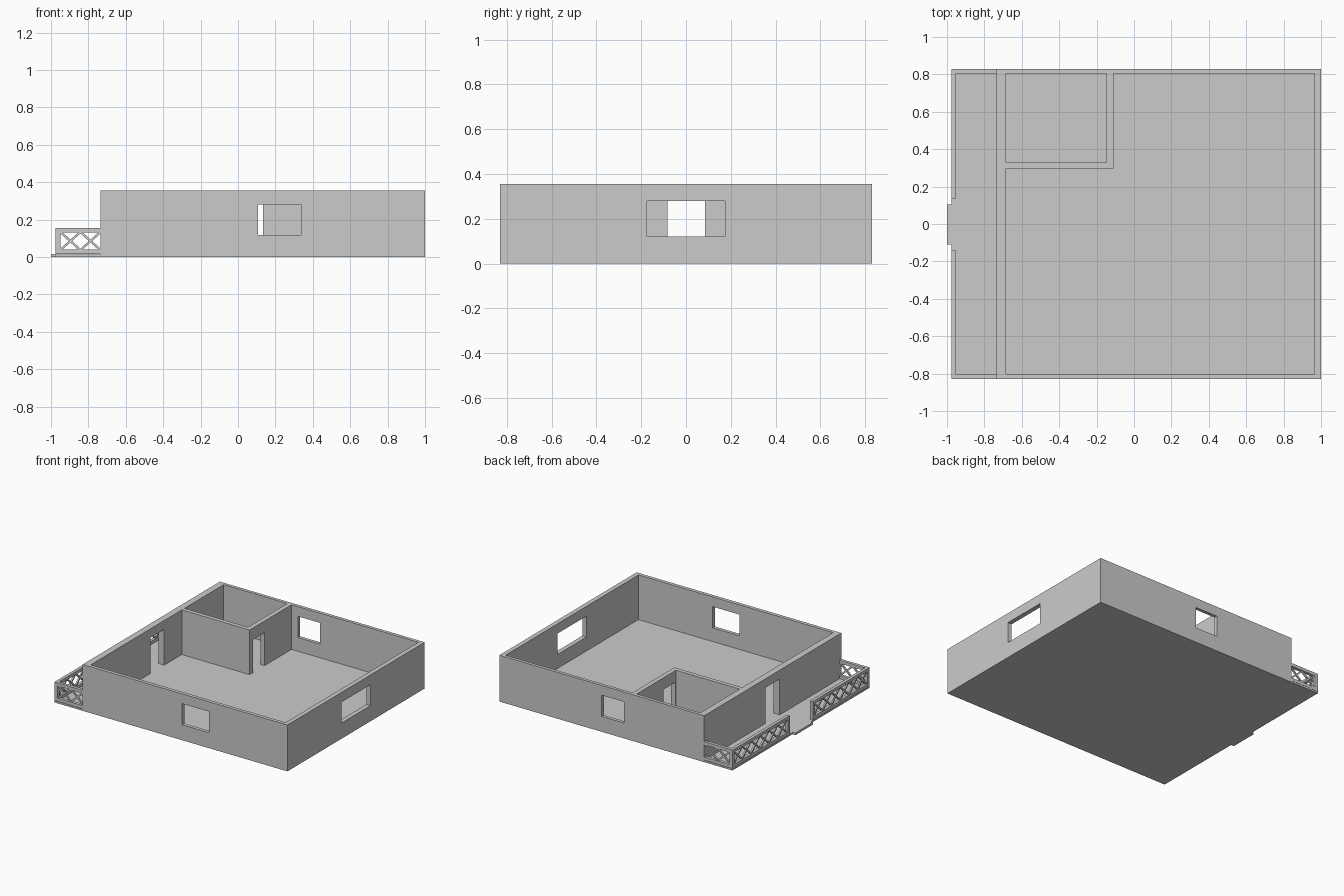
import bpy, bmesh
from mathutils import Vector, Matrix

if "Cube" in bpy.data.objects:
    bpy.data.objects.remove(bpy.data.objects["Cube"])

FLOOR, TOP = 0.013, 0.355


def new_object(name, bm):
    bmesh.ops.recalc_face_normals(bm, faces=bm.faces)
    mesh = bpy.data.meshes.new(name)
    bm.to_mesh(mesh)
    bm.free()
    ob = bpy.data.objects.new(name, mesh)
    bpy.context.collection.objects.link(ob)
    return ob


def prism(name, outline, z0, z1):
    bm = bmesh.new()
    face = bm.faces.new([bm.verts.new((x, y, z0)) for x, y in outline])
    ext = bmesh.ops.extrude_face_region(bm, geom=[face])
    verts = [g for g in ext["geom"] if isinstance(g, bmesh.types.BMVert)]
    bmesh.ops.translate(bm, verts=verts, vec=(0, 0, z1 - z0))
    return new_object(name, bm)


def box(name, x0, x1, y0, y1, z0, z1):
    return prism(name, [(x0, y0), (x1, y0), (x1, y1), (x0, y1)], z0, z1)


def cut(target, cutter):
    mod = target.modifiers.new("cut", 'BOOLEAN')
    mod.operation, mod.solver, mod.object = 'DIFFERENCE', 'EXACT', cutter
    bpy.context.view_layer.objects.active = target
    bpy.ops.object.modifier_apply(modifier=mod.name)
    bpy.data.objects.remove(cutter)


def bar(bm, a, b, side, w, h):
    """Rectangular bar from a to b; w is measured along the horizontal side axis."""
    d = (b - a).normalized()
    up = d.cross(side)
    m = Matrix((d * (b - a).length, side * w, up * h)).transposed().to_4x4()
    m.translation = (a + b) / 2
    bmesh.ops.create_cube(bm, size=1, matrix=m)


def railing(name, start, end, panels, end_post=True):
    """Post-and-rail fence filled with crossed slats."""
    bm = bmesh.new()
    a, b = Vector((*start, 0)), Vector((*end, 0))
    d = (b - a).normalized()
    side = Vector((-d.y, d.x, 0))
    z = lambda p, h: p + Vector((0, 0, h))
    t = 0.024
    for h in (0.027, 0.144):
        bar(bm, z(a, h), z(b, h), side, t, t)
    for p in ([a + d * t / 2] + ([b - d * t / 2] if end_post else [])):
        bar(bm, z(p, 0.039), z(p, 0.132), side, t, t)
    p0, p1 = a + d * t, b - d * (t if end_post else 0)
    step = (p1 - p0) / panels
    for i in range(panels):
        q, r = p0 + step * i, p0 + step * (i + 1)
        bar(bm, z(q, 0.037), z(r, 0.134), side, 0.012, 0.012)
        bar(bm, z(q, 0.134), z(r, 0.037), side, 0.010, 0.012)
    return new_object(name, bm)


# Floor slab and entry step
box("floor", -0.975, 1.0, -0.83, 0.83, 0, FLOOR)
box("entry_step", -1.0, -0.975, -0.11, 0.105, 0, 0.017)

# Walls: solid block hollowed into an L-shaped main room and a small room
walls = box("walls", -0.735, 1.0, -0.83, 0.83, FLOOR, TOP)
cut(walls, prism("main_room", [(-0.685, -0.803), (0.965, -0.803), (0.965, 0.805),
                               (-0.11, 0.805), (-0.11, 0.298), (-0.685, 0.298)], -0.1, 0.5))
cut(walls, box("small_room", -0.685, -0.146, 0.33, 0.805, -0.1, 0.5))

# Windows and doorways
cut(walls, box("front_window", 0.107, 0.337, -0.9, -0.75, 0.118, 0.28))
cut(walls, box("back_window", -0.057, 0.133, 0.75, 0.9, 0.118, 0.28))
cut(walls, box("right_window", 0.9, 1.1, -0.175, 0.175, 0.12, 0.28))
cut(walls, box("entry_door", -0.8, -0.62, -0.083, 0.085, -0.1, 0.287))
cut(walls, box("small_room_door", -0.2, -0.05, 0.338, 0.48, -0.1, 0.265))

# Porch railings
for label, s, gap in (("front", -1, 0.143), ("back", 1, 0.137)):
    railing(label + "_porch_railing", (-0.963, s * 0.83), (-0.963, s * gap), 6)
    railing(label + "_side_railing", (-0.974, s * 0.817), (-0.735, s * 0.817), 2, False)
